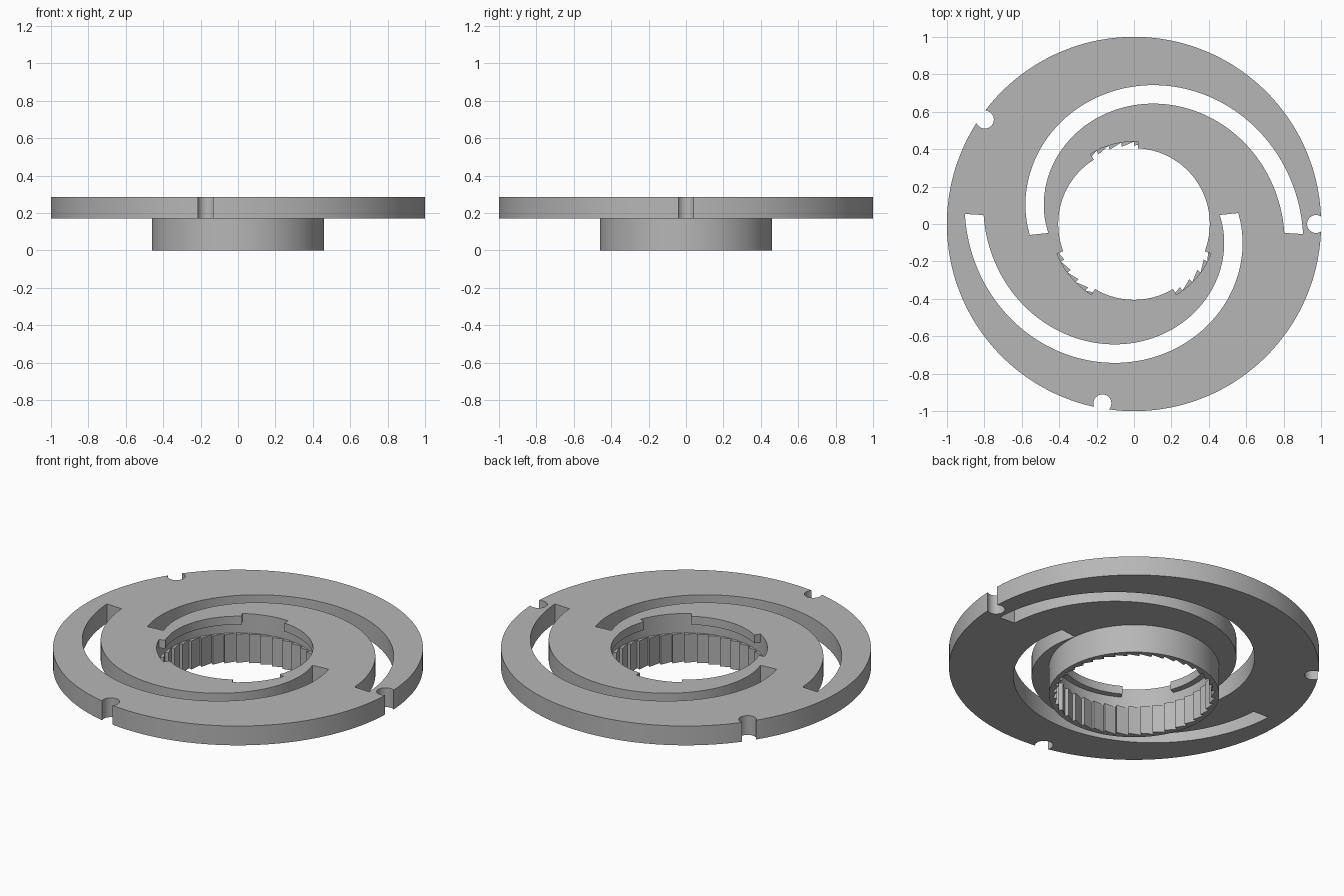
import bpy
import bmesh
from math import radians, cos, sin, acos, atan2, degrees

if "Cube" in bpy.data.objects:
    bpy.data.objects.remove(bpy.data.objects["Cube"])

grey = bpy.data.materials.new("plain grey")
grey.use_nodes = True
colour = (0.47, 0.47, 0.47, 1)
grey.diffuse_color = colour
grey.node_tree.nodes["Principled BSDF"].inputs["Base Color"].default_value = colour

PLATE_BOTTOM, PLATE_TOP, LIP_BOTTOM = 0.17, 0.285, 0.235
LIP_R, BORE_R, HUB_R = 0.405, 0.44, 0.46


def polar(r, deg):
    return (r * cos(radians(deg)), r * sin(radians(deg)))


def arc(r, start, end):
    """Arc points about one degree apart, both ends included."""
    n = max(1, round(abs(end - start)))
    return [polar(r, start + (end - start) * i / n) for i in range(n + 1)]


def circle(r):
    return arc(r, 0, 360)[:-1]


def slab(name, outlines, bottom, top):
    """Extrude closed outlines; inner outlines become holes."""
    curve = bpy.data.curves.new(name, 'CURVE')
    curve.dimensions = '2D'
    curve.fill_mode = 'BOTH'
    curve.extrude = (top - bottom) / 2
    for points in outlines:
        spline = curve.splines.new('POLY')
        spline.points.add(len(points) - 1)
        for p, (x, y) in zip(spline.points, points):
            p.co = (x, y, 0, 1)
        spline.use_cyclic_u = True
    temp = bpy.data.objects.new(name + "_profile", curve)
    bpy.context.collection.objects.link(temp)
    depsgraph = bpy.context.evaluated_depsgraph_get()
    mesh = bpy.data.meshes.new_from_object(temp.evaluated_get(depsgraph))
    bpy.data.objects.remove(temp)
    bpy.data.curves.remove(curve)

    bm = bmesh.new()
    bm.from_mesh(mesh)
    bmesh.ops.remove_doubles(bm, verts=bm.verts, dist=0.0001)
    bmesh.ops.translate(bm, verts=bm.verts, vec=(0, 0, (bottom + top) / 2))
    bmesh.ops.recalc_face_normals(bm, faces=bm.faces)
    bm.to_mesh(mesh)
    bm.free()
    mesh.name = name
    mesh.materials.clear()
    mesh.materials.append(grey)
    obj = bpy.data.objects.new(name, mesh)
    bpy.context.collection.objects.link(obj)
    bpy.ops.object.select_all(action='DESELECT')
    obj.select_set(True)
    bpy.context.view_layer.objects.active = obj
    bpy.ops.object.shade_smooth_by_angle(angle=radians(25))
    return obj


# Disc rim with three round notches
def rim(notch_angles, centre_r=0.973, notch_r=0.048):
    half = acos((1 + centre_r ** 2 - notch_r ** 2) / (2 * centre_r))
    phi = degrees(atan2(sin(half), cos(half) - centre_r))
    half = degrees(half)
    points = []
    for i, a in enumerate(notch_angles):
        cx, cy = polar(centre_r, a)
        steps = 24
        for k in range(steps + 1):
            x, y = polar(notch_r, a - phi - (360 - 2 * phi) * k / steps)
            points.append((cx + x, cy + y))
        following = notch_angles[(i + 1) % len(notch_angles)]
        if following <= a:
            following += 360
        points += arc(1, a + half, following - half)[1:-1]
    return points


# Spiral slot, narrowing in radius as it turns
def spiral_slot(turn):
    start, end, steps = -3.4, 186, 120
    def edge(offset):
        return [polar(0.855 - 0.345 * i / steps + offset,
                      turn + start + (end - start) * i / steps)
                for i in range(steps + 1)]
    return edge(0.05) + edge(-0.05)[::-1]


slab("slotted_plate",
     [rim([0, 145, 260]), circle(BORE_R), spiral_slot(0), spiral_slot(180)],
     PLATE_BOTTOM, PLATE_TOP)

# Bore lip pieces, with gaps between them
for i, (a, b) in enumerate([(122, 201), (239, 301), (339, 447)]):
    slab(f"bore_lip_{i + 1}", [arc(LIP_R, a, b) + arc(BORE_R, b, a)],
         LIP_BOTTOM, PLATE_TOP)

# Hub with ratchet teeth on its inside
TEETH = 40
pitch = 360 / TEETH
ratchet = []
for i in range(TEETH):
    ratchet += [polar(BORE_R, i * pitch), polar(0.418, (i + 1) * pitch)]
slab("toothed_hub", [circle(HUB_R), ratchet], 0, PLATE_BOTTOM)
